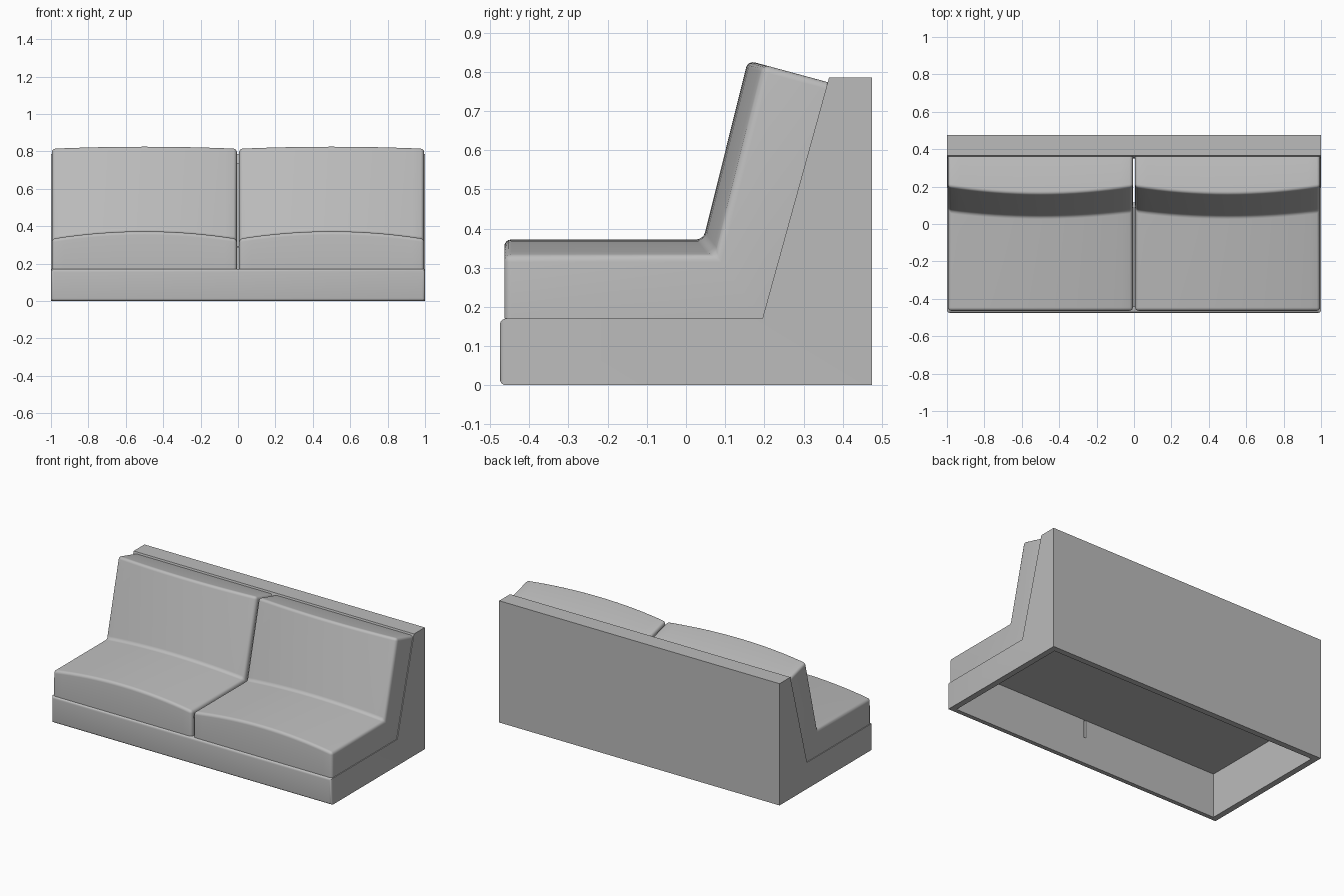
import bpy, bmesh

if "Cube" in bpy.data.objects:
    bpy.data.objects.remove(bpy.data.objects["Cube"])

grey = bpy.data.materials.new("light grey upholstery")
grey.use_nodes = True
GREY = (0.5, 0.5, 0.5, 1)
grey.diffuse_color = GREY
grey.node_tree.nodes["Principled BSDF"].inputs["Base Color"].default_value = GREY


def loft(name, sections, rounded=None, radius=0.015, segments=4):
    """Skin a row of (x, profile) sections; round the edges picked by a rule."""
    bm = bmesh.new()
    rings = [[bm.verts.new((x, y, z)) for y, z in prof] for x, prof in sections]
    n = len(rings[0])
    place = {v: (i, j) for i, ring in enumerate(rings) for j, v in enumerate(ring)}
    for a, b in zip(rings, rings[1:]):
        for j in range(n):
            k = (j + 1) % n
            bm.faces.new((a[j], a[k], b[k], b[j]))
    bm.faces.new(rings[0])
    bm.faces.new(rings[-1])
    bmesh.ops.recalc_face_normals(bm, faces=bm.faces)
    if rounded:
        last = len(rings) - 1
        edges = []
        for e in bm.edges:
            (i, j), (k, l) = (place[v] for v in e.verts)
            along = i != k
            if rounded(along, j, l) and (along or i in (0, last)):
                edges.append(e)
        bmesh.ops.bevel(bm, geom=edges, offset=radius, segments=segments,
                        profile=0.5, affect='EDGES', clamp_overlap=False)
    mesh = bpy.data.meshes.new(name)
    bm.to_mesh(mesh)
    bm.free()
    mesh.materials.append(grey)
    obj = bpy.data.objects.new(name, mesh)
    bpy.context.scene.collection.objects.link(obj)
    return obj


def smooth(obj):
    bpy.ops.object.select_all(action='DESELECT')
    bpy.context.view_layer.objects.active = obj
    obj.select_set(True)
    bpy.ops.object.shade_smooth_by_angle(angle=0.6)


def hollow(obj):
    cut = obj.modifiers.new("hollow", 'BOOLEAN')
    cut.operation = 'DIFFERENCE'
    cut.solver = 'EXACT'
    cut.object = cavity


# Hollow space inside the sofa, open at the floor
inside = [(-0.437, -0.1), (-0.437, 0.29), (0.115, 0.29),
          (0.235, 0.735), (0.437, 0.735), (0.437, -0.1)]
cavity = loft("cavity_cutter", [(-0.962, inside), (0.962, inside)])
cavity.hide_render = True
cavity.hide_viewport = True
cavity.display_type = 'WIRE'

# Base and back frame, rounded around its front face
side = [(-0.475, 0), (-0.475, 0.17), (0.195, 0.17),
        (0.365, 0.785), (0.475, 0.785), (0.475, 0)]
frame = loft("frame", [(-1, side), (1, side)],
             lambda along, j, l: j in (0, 1) and l in (0, 1))
smooth(frame)
hollow(frame)


# One-piece cushions whose seat and backrest bulge in the middle
def cushion_profile(b):
    return [(-0.464, 0.17), (-0.464, 0.332 + b), (0.076 - 0.8 * b, 0.332 + b),
            (0.198 - b, 0.818 + 0.27 * b), (0.364, 0.773), (0.195, 0.17)]


def cushion_edge(along, j, l):
    if along:
        return j in (1, 2, 3)
    return abs(j - l) == 1 and max(j, l) <= 4


STEPS = 16
for name, x0, x1 in (("right_cushion", -0.995, -0.006), ("left_cushion", 0.006, 0.995)):
    sections = []
    for i in range(STEPS + 1):
        t = i / STEPS
        bulge = 0.04 * (1 - (2 * t - 1) ** 2)
        sections.append((x0 + (x1 - x0) * t, cushion_profile(bulge)))
    cushion = loft(name, sections, cushion_edge, 0.018)
    smooth(cushion)
    hollow(cushion)

# Flat panel under the seats
panel = [(-0.445, 0.285), (-0.445, 0.295), (0.115, 0.295), (0.115, 0.285)]
loft("seat_panel", [(-0.965, panel), (0.965, panel)])
